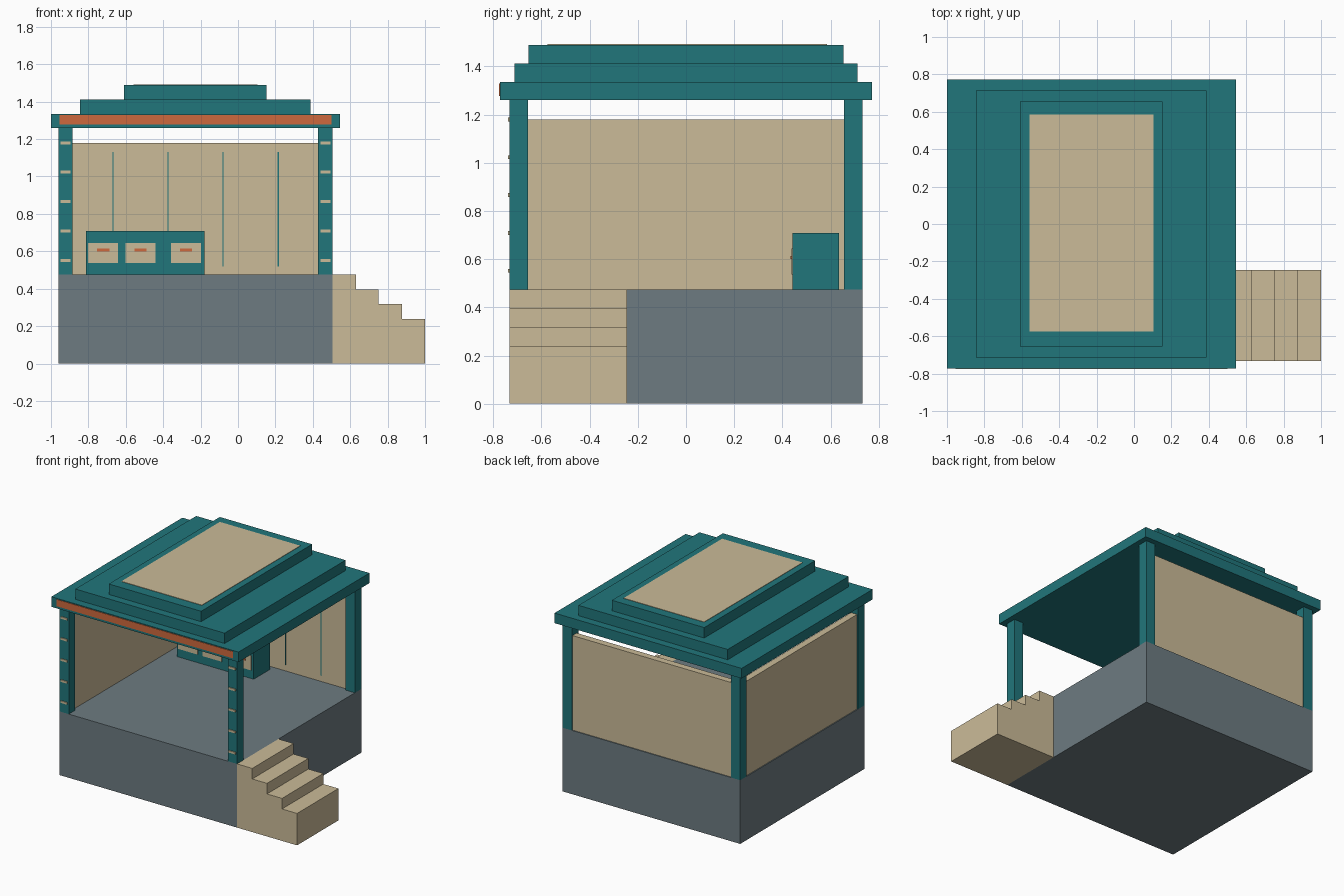
import bpy

if "Cube" in bpy.data.objects:
    bpy.data.objects.remove(bpy.data.objects["Cube"])


def lin(c):
    c /= 255
    return c / 12.92 if c <= 0.04045 else ((c + 0.055) / 1.055) ** 2.4


def material(name, rgb):
    m = bpy.data.materials.new(name)
    m.diffuse_color = (*[lin(c) for c in rgb], 1)
    m.use_nodes = True
    m.node_tree.nodes["Principled BSDF"].inputs["Base Color"].default_value = m.diffuse_color
    return m


TEAL = material("teal", (33, 118, 123))
TAN = material("tan", (203, 187, 152))
GREY = material("slate_grey", (109, 123, 129))
ORANGE = material("orange", (206, 105, 61))


def box(name, x, y, z, mat):
    """Box from (min, max) ranges on each axis."""
    lo, hi = zip(x, y, z)
    verts = [(a, b, c) for a in x for b in y for c in z]
    faces = [(0, 1, 3, 2), (4, 6, 7, 5), (0, 4, 5, 1),
             (2, 3, 7, 6), (0, 2, 6, 4), (1, 5, 7, 3)]
    mesh = bpy.data.meshes.new(name)
    mesh.from_pydata(verts, [], faces)
    mesh.materials.append(mat)
    ob = bpy.data.objects.new(name, mesh)
    bpy.context.collection.objects.link(ob)
    return ob


X0, X1, Y = -0.96, 0.505, 0.732      # platform footprint
FLOOR, EAVES, POST = 0.475, 1.26, 0.076
CX = (X0 + X1) / 2

# Platform
box("platform", (X0, X1), (-Y, Y), (0, FLOOR), GREY)

# Side steps, each one a full-height block
edges = [X1, 0.63, 0.752, 0.876, 1.0]
for i in range(4):
    box(f"step_{i + 1}", (edges[i], edges[i + 1]), (-Y, -0.245),
        (0, FLOOR - 0.079 * i), TAN)

# Corner posts, with pale bands on the front pair
for side, px in (("left", X0), ("right", X1 - POST)):
    for end, py in (("front", -Y), ("back", Y - POST)):
        box(f"{end}_{side}_post", (px, px + POST), (py, py + POST),
            (FLOOR, EAVES), TEAL)
    for i in range(5):
        z = 0.552 + 0.157 * i
        box(f"{side}_post_band_{i + 1}", (px + 0.011, px + POST - 0.011),
            (-Y - 0.006, -Y + 0.001), (z - 0.008, z + 0.008), TAN)

# Back and left walls
WALL_TOP, INNER, OUTER = 1.18, 0.675, 0.725
box("back_wall", (X0 + POST, X1 - POST), (INNER, OUTER), (FLOOR, WALL_TOP), TAN)
box("left_wall", (X0 + 0.007, X0 + 0.057), (-Y + POST, Y - POST),
    (FLOOR, WALL_TOP), TAN)

# Thin seams on the back wall
for i in range(4):
    x = -0.669 + 0.2947 * i
    box(f"wall_seam_{i + 1}", (x - 0.003, x + 0.003), (INNER - 0.005, INNER + 0.001),
        (0.52, 1.13), TEAL)

# Cabinet with three drawers and handles
box("cabinet", (-0.813, -0.18), (0.442, 0.636), (FLOOR, 0.708), TEAL)
for i, x in enumerate((-0.721, -0.521, -0.278)):
    box(f"drawer_{i + 1}", (x - 0.08, x + 0.08), (0.438, 0.443), (0.537, 0.645), TAN)
    box(f"handle_{i + 1}", (x - 0.033, x + 0.033), (0.434, 0.439), (0.6, 0.614), ORANGE)

# Stepped roof
tiers = [(0.772, 0.772, EAVES, 1.335), (0.616, 0.713, 1.335, 1.412),
         (0.381, 0.654, 1.412, 1.49)]
for i, (hx, hy, z0, z1) in enumerate(tiers):
    box(f"roof_tier_{i + 1}", (CX - hx, CX + hx), (-hy, hy), (z0, z1), TEAL)
box("roof_panel", (CX - 0.332, CX + 0.332), (-0.575, 0.585), (1.489, 1.493), TAN)
box("front_fascia", (CX - 0.728, CX + 0.728), (-0.776, -0.771), (1.278, 1.329), ORANGE)
